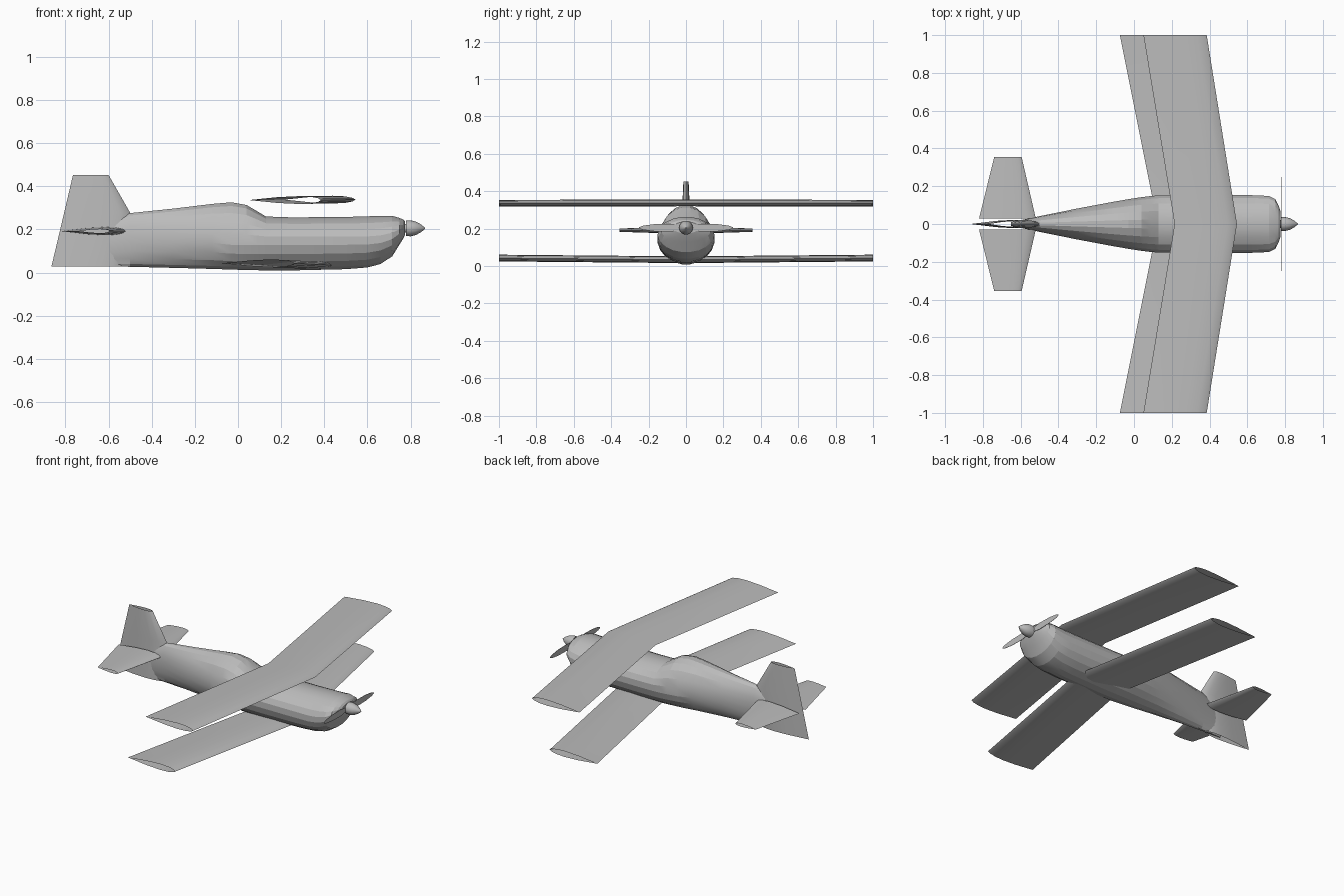
import bpy, bmesh, math
from mathutils import Vector

cube = bpy.data.objects.get("Cube")
if cube:
    bpy.data.objects.remove(cube, do_unlink=True)

# One plain grey for the whole aircraft
GREY = (0.5, 0.5, 0.5, 1)
grey = bpy.data.materials.new("light_grey")
grey.diffuse_color = GREY
grey.use_nodes = True
grey.node_tree.nodes["Principled BSDF"].inputs["Base Color"].default_value = GREY


def loft(name, rings, caps=False, smooth=None):
    """Skin a row of equal-sized closed rings."""
    bm = bmesh.new()
    loops = [[bm.verts.new(p) for p in ring] for ring in rings]
    n = len(loops[0])
    for a, b in zip(loops, loops[1:]):
        for i in range(n):
            j = (i + 1) % n
            bm.faces.new((a[i], a[j], b[j], b[i]))
    if caps:
        bm.faces.new(loops[0])
        bm.faces.new(loops[-1])
    bmesh.ops.recalc_face_normals(bm, faces=bm.faces)
    mesh = bpy.data.meshes.new(name)
    bm.to_mesh(mesh)
    bm.free()
    mesh.materials.append(grey)
    ob = bpy.data.objects.new(name, mesh)
    bpy.context.collection.objects.link(ob)
    if smooth:
        bpy.ops.object.select_all(action='DESELECT')
        ob.select_set(True)
        bpy.context.view_layer.objects.active = ob
        bpy.ops.object.shade_smooth_by_angle(angle=math.radians(smooth))
    return ob


# Half-thickness along the chord, from leading to trailing edge
FOIL = [(0, 0), (.04, .45), (.15, .85), (.32, 1), (.6, .75), (1, 0)]
OUTLINE = FOIL + [(u, -t) for u, t in FOIL[-2:0:-1]]


def section(lead, trail, half, place):
    """Aerofoil ring; place() maps (x, thickness) into space."""
    return [place(lead + (trail - lead) * u, half * t) for u, t in OUTLINE]


# Fuselage: station, bottom, top, half width, height of widest point
STATIONS = [
    (-.65, .028, .205, .010, .14), (-.50, .025, .277, .042, .16),
    (-.30, .020, .298, .083, .16), (-.12, .015, .320, .117, .16),
    (-.03, .012, .328, .133, .15), (.04, .010, .315, .144, .15),
    (.09, .009, .285, .150, .15), (.13, .008, .261, .153, .15),
    (.25, .008, .257, .155, .15), (.50, .014, .259, .155, .15),
    (.60, .022, .262, .155, .15), (.66, .038, .264, .153, .155),
    (.715, .074, .264, .150, .17), (.748, .128, .254, .133, .19),
    (.765, .155, .247, .100, .20), (.775, .175, .237, .070, .205)]
SIDES = 20
rings = []
for x, low, high, half, mid in STATIONS:
    ring = []
    for i in range(SIDES):
        a = 2 * math.pi * (i + .5) / SIDES
        s = math.sin(a)
        ring.append((x, half * math.cos(a), mid + s * ((high - mid) if s > 0 else (mid - low))))
    rings.append(ring)
loft("fuselage", rings, caps=True, smooth=15)


# Swept wings, open at the tips
def wing(name, root, tip, root_z, tip_z):
    stations = [(-1, tip, tip_z), (0, root, root_z), (1, tip, tip_z)]
    loft(name, [section(*edge, .018, lambda x, t, y=y, z=z: (x, y, z + t))
                for y, edge, z in stations], smooth=30)


wing("upper_wing", (.545, .215), (.385, .05), .338, .336)
wing("lower_wing", (.45, .125), (.26, -.075), .034, .043)

# Tailplane halves
for side, name in ((1, "left_tailplane"), (-1, "right_tailplane")):
    root = section(-.52, -.82, .019, lambda x, t: (x, side * .03, .192 + t))
    tip = section(-.595, -.74, .009, lambda x, t: (x, side * .355, .192 + t))
    loft(name, [root, tip], smooth=30)

# Fin and rudder
FIN = [(.027, -.53, -.865, .022), (.277, -.50, -.806, .022), (.452, -.60, -.765, .014)]
loft("fin_and_rudder", [section(lead, trail, half, lambda x, t, z=z: (x, t, z))
                        for z, lead, trail, half in FIN], smooth=30)


# Spinner and its hub
def round_part(name, profile, z, sides=16):
    loft(name, [[(x, r * math.cos(2 * math.pi * i / sides), z + r * math.sin(2 * math.pi * i / sides))
                 for i in range(sides)] for x, r in profile], caps=True, smooth=35)


round_part("propeller_hub", [(.765, .02), (.785, .02)], .205)
round_part("spinner", [(.778, .036), (.80, .037), (.825, .031), (.85, .017), (.867, .002)], .205)

# Thin propeller blades
BLADE = [(.01, .010), (.08, .021), (.17, .019), (.23, .011), (.25, .003)]
for side, name in ((1, "left_blade"), (-1, "right_blade")):
    loft(name, [[(.780 + dx, side * y, .205 + dz) for dx, dz in
                 ((-.001, -w), (.001, -w), (.001, w), (-.001, w))] for y, w in BLADE], caps=True)
